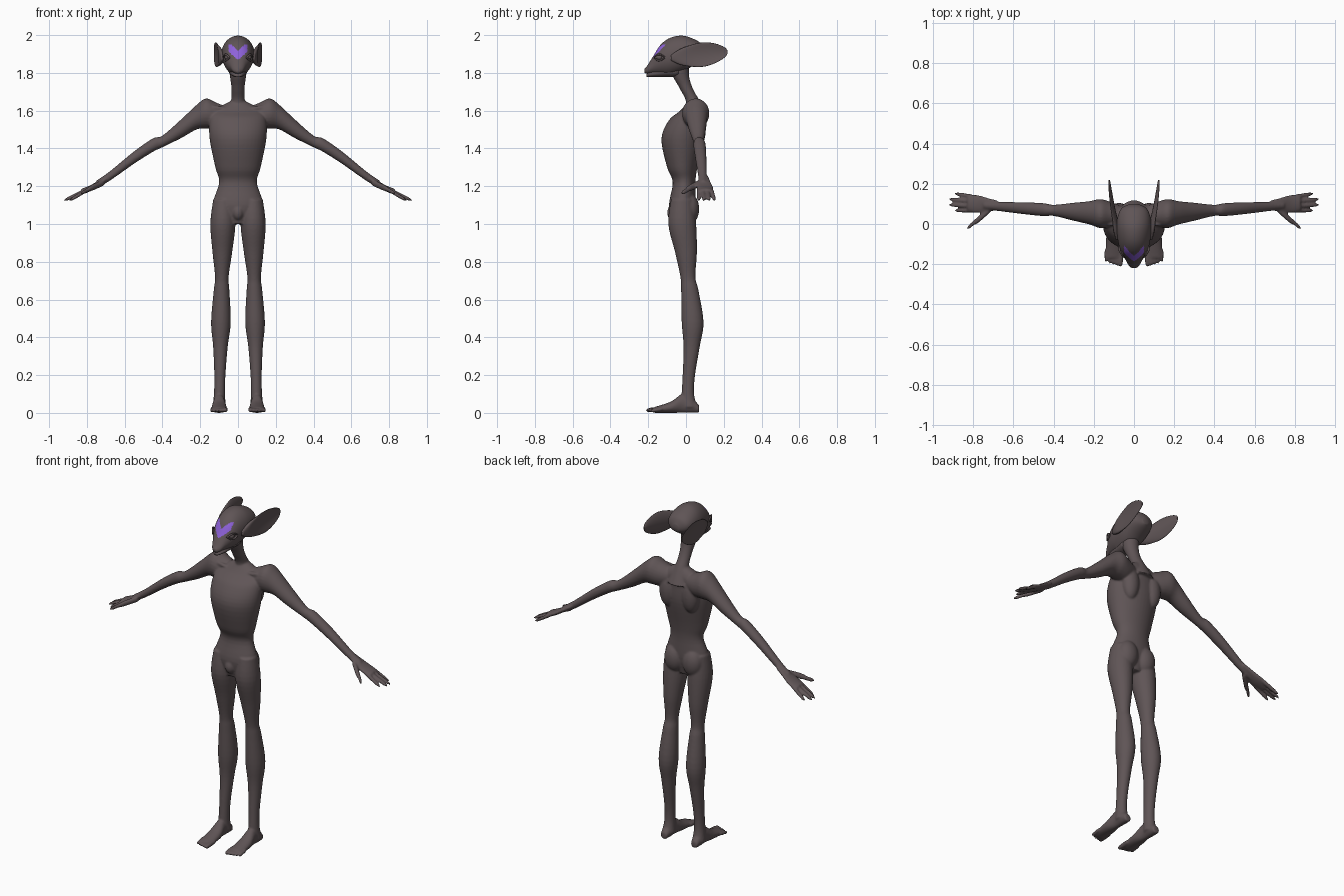
import bpy
import bmesh
import math
from mathutils import Matrix, Vector

cube = bpy.data.objects.get("Cube")
if cube:
    bpy.data.objects.remove(cube, do_unlink=True)


def make_material(name, red, green, blue):
    material = bpy.data.materials.new(name)
    material.use_nodes = True
    material.diffuse_color = (red, green, blue, 1)
    shader = material.node_tree.nodes["Principled BSDF"]
    shader.inputs["Base Color"].default_value = (red, green, blue, 1)
    shader.inputs["Roughness"].default_value = .7
    return material


skin = make_material("dusky skin", .115, .09, .093)
violet = make_material("violet mark", .27, .12, .7)


def blend(before, start, end, after, t):
    """Smooth curve that runs from start to end."""
    bend = 2 * before - 5 * start + 4 * end - after
    twist = 3 * (start - end) + after - before
    return start + (t * (end - before) + t * t * bend + t ** 3 * twist) / 2


def loft(bm, axis, stations, segments=24, steps=5, cup=0):
    """Skin ellipses (x, y, z, radius, radius) that lie across the given axis."""
    across, along = [i for i in range(3) if i != axis]
    last = len(stations) - 1
    rows = []
    for i in range(last):
        near = [stations[min(max(j, 0), last)] for j in range(i - 1, i + 3)]
        for step in range(steps):
            rows.append([blend(*values, step / steps) for values in zip(*near)])
    rows.append(stations[last])
    rings = []
    for row in rows:
        ring = []
        wide, tall = [max(radius, .002) for radius in row[3:]]
        for k in range(segments):
            angle = math.tau * k / segments
            point = Vector(row[:3])
            point[across] += wide * math.cos(angle) + cup * tall * math.sin(angle) ** 2
            point[along] += tall * math.sin(angle)
            ring.append(bm.verts.new(point))
        rings.append(ring)
    for lower, upper in zip(rings, rings[1:]):
        for k in range(segments):
            bm.faces.new((lower[k - 1], lower[k], upper[k], upper[k - 1]))
    bm.faces.new(rings[0])
    bm.faces.new(rings[-1])


def taper(bm, axis, root, tip, size):
    """Finger shape: even thickness with a rounded tip."""
    root, tip = Vector(root), Vector(tip)
    stations = []
    for i in range(9):
        t = i / 8
        radius = size * math.sqrt(1 - t ** 6)
        stations.append((*root.lerp(tip, t), radius, radius))
    loft(bm, axis, stations, segments=12, steps=2)


def ball(bm, centre, size):
    place = Matrix.Translation(centre) @ Matrix.Diagonal((*size, 1))
    bmesh.ops.create_uvsphere(bm, u_segments=24, v_segments=16, radius=1, matrix=place)


def finish(bm, name, mirrored=False):
    """Turn the shape into a smooth object, with a twin on the other side if asked."""
    if mirrored:
        copy = bmesh.ops.duplicate(bm, geom=bm.verts[:] + bm.edges[:] + bm.faces[:])["geom"]
        for item in copy:
            if isinstance(item, bmesh.types.BMVert):
                item.co.x = -item.co.x
    bmesh.ops.recalc_face_normals(bm, faces=bm.faces)
    mesh = bpy.data.meshes.new(name)
    bm.to_mesh(mesh)
    bm.free()
    mesh.materials.append(skin)
    mesh.shade_smooth()
    obj = bpy.data.objects.new(name, mesh)
    bpy.context.collection.objects.link(obj)
    return obj


# Body: overlapping volumes that are mirrored and fused into one skin
body = bmesh.new()

# Torso as height, depth position, half width and half depth
torso = [(1.65, .04, .04, .03), (1.6, .03, .13, .06), (1.55, 0, .15, .09),
         (1.45, -.02, .15, .11), (1.3, -.02, .12, .08), (1.22, -.01, .1, .06),
         (1.1, -.02, .13, .07), (1, -.02, .06, .05)]
loft(body, 2, [(0, y, z, wide, deep) for z, y, wide, deep in torso], segments=40)
ball(body, (0, -.07, 1.06), (.03, .03, .04))

# Neck
neck = [(1.56, .04, .08), (1.64, .04, .04), (1.72, 0, .035), (1.8, -.03, .045), (1.9, -.02, .05)]
loft(body, 2, [(0, y, z, radius, radius) for z, y, radius in neck])

# Shoulder blade, buttock and collar bone
ball(body, (.075, .06, 1.5), (.05, .045, .1))
ball(body, (.06, .02, 1.08), (.06, .05, .08))
taper(body, 0, (.02, 0, 1.6), (.15, 0, 1.62), .012)

# Leg as height, depth position and radius, slightly splayed towards the ground
leg = [(1.13, -.02, .06), (1, -.02, .074), (.85, 0, .058), (.72, .01, .04), (.65, .02, .046),
       (.48, .035, .058), (.35, .03, .043), (.2, .015, .033), (.1, .01, .033), (.03, .02, .04)]
loft(body, 2, [(.1 - .02 * z, y, z, .9 * radius, radius) for z, y, radius in leg])

# Foot as depth position, half width and half height, resting on the ground
foot = [(.07, .02, .02), (.03, .03, .04), (-.02, .03, .05), (-.08, .04, .03), (-.17, .04, .015)]
loft(body, 1, [(.1, y, tall, wide, tall) for y, wide, tall in foot])

# Toes
for i in range(5):
    x = .067 + .018 * i
    size = .013 - .001 * i
    taper(body, 1, (x, -.13, .02), (x, .006 * i - .216, size), size)


def arm_depth(x):
    return .04 + .07 * x


# Arm as distance out, height and radius
arm = [(.06, 1.57, .05), (.12, 1.575, .07), (.17, 1.585, .08), (.22, 1.565, .065),
       (.3, 1.505, .05), (.4, 1.437, .031), (.45, 1.418, .036), (.55, 1.352, .033),
       (.68, 1.253, .025), (.75, 1.21, .02)]
loft(body, 0, [(x, arm_depth(x), z, .9 * radius, radius) for x, z, radius in arm])

# Palm
palm = [(.68, 1.25, .025), (.73, 1.22, .035), (.78, 1.19, .045), (.83, 1.17, .04)]
loft(body, 0, [(x, arm_depth(x) + .005, z, wide, .016) for x, z, wide in palm])

# Fingers spread in a fan with the middle ones longest, and the thumb
for i in range(4):
    fan = i - 1.5
    taper(body, 0, (.79, .1 + .022 * fan, 1.185),
          (.93 - .015 * fan * fan, .11 + .028 * fan, 1.122), .0115)
taper(body, 0, (.71, .08, 1.22), (.8, 0, 1.18), .018)
taper(body, 0, (.77, .03, 1.195), (.834, -.025, 1.16), .0125)

body = finish(body, "body", mirrored=True)
fuse = body.modifiers.new("fuse", "REMESH")
fuse.mode = "VOXEL"
fuse.voxel_size = .0055
fuse.use_smooth_shade = True
soften = body.modifiers.new("soften", "SMOOTH")
soften.factor = .5
soften.iterations = 5

# Head as depth position, height, half width and half height
skull = bmesh.new()
profile = [(-.22, 1.81, .01, .01), (-.205, 1.817, .027, .022), (-.175, 1.84, .044, .046),
           (-.135, 1.868, .066, .08), (-.085, 1.885, .08, .1), (-.02, 1.9, .087, .097),
           (.04, 1.91, .08, .07), (.08, 1.91, .06, .045), (.1, 1.9, .02, .02)]
loft(skull, 1, [(0, y, z, wide, tall) for y, z, wide, tall in profile], segments=128, steps=14)
head = finish(skull, "head")

# Forehead mark: a notched V of violet faces
head.data.materials.append(violet)
for face in head.data.polygons:
    x, y, z = face.center
    x = abs(x)
    if y < -.08 and x < .05 and 1.868 + .9 * x < z < min(1.95, 1.915 + x):
        face.material_index = 1

# Lower jaw, with a crease for the mouth
jaw = bmesh.new()
chin = [(-.21, .012, .007), (-.195, .027, .014), (-.15, .04, .02), (-.04, .05, .035)]
loft(jaw, 1, [(0, y, 1.777 + tall, wide, tall) for y, wide, tall in chin])
finish(jaw, "jaw")

# Cupped ears as depth position, half thickness and half height
ears = bmesh.new()
leaf = [(-.08, .012, .014), (-.03, .018, .042), (.04, .011, .06), (.1, .007, .064),
        (.16, .005, .05), (.205, .004, .027), (.22, .003, .008)]
loft(ears, 1, [(.09 + .15 * y, y, 1.888 + .1 * y, thick, tall) for y, thick, tall in leaf], cup=.22)
finish(ears, "ears", mirrored=True)

# Eyes
eyes = bmesh.new()
ball(eyes, (.054, -.14, 1.882), (.017, .017, .015))
finish(eyes, "eyes", mirrored=True)

# Eyelids arched above and below
lids = bmesh.new()
for rise in (.014, -.014):
    arch = [(.046, -.17, 0), (.061, -.153, 1), (.071, -.133, 1), (.074, -.11, 0)]
    loft(lids, 1, [(x, y, 1.882 + rise * lift, .005, .005) for x, y, lift in arch], segments=12)
finish(lids, "eyelids", mirrored=True)
